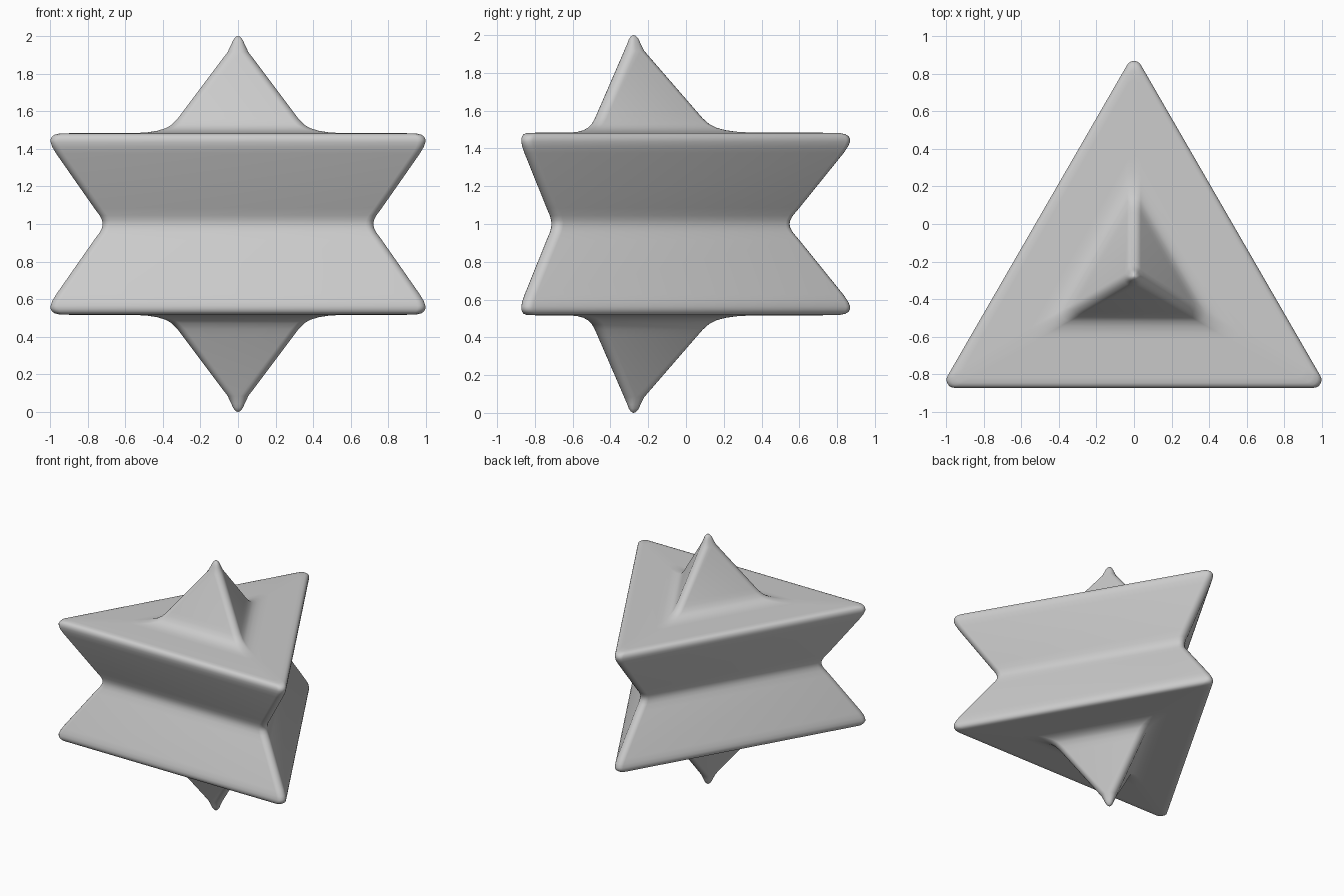
import bpy, bmesh, math

if "Cube" in bpy.data.objects:
    bpy.data.objects.remove(bpy.data.objects["Cube"])

CENTRE_Y = -0.278   # axis through both points of the star
CORNER = 0.042      # rounding of the triangular section
SEG = 6             # segments per rounded corner

# Upper half profile: (inradius of the triangular section, height above mid plane)
half = [(0.434, 0.0), (0.436, 0.02), (0.443, 0.045), (0.460, 0.085),
        (0.577, 0.375), (0.589, 0.410), (0.594, 0.435), (0.594, 0.450),
        (0.590, 0.465), (0.582, 0.475), (0.568, 0.481), (0.540, 0.483),
        (0.340, 0.484), (0.300, 0.487), (0.266, 0.496), (0.240, 0.510),
        (0.222, 0.528), (0.204, 0.560), (0.190, 0.592),
        (0.050, 0.915), (0.032, 0.957), (0.025, 0.976), (0.016, 0.990),
        (0.007, 0.998), (0.001, 1.0)]
# Mirror the profile about z = 1
profile = [(r, 1 - h) for r, h in reversed(half[1:])] + [(r, 1 + h) for r, h in half]


def rounded_triangle(bm, r, z):
    """Ring of verts: equilateral triangle pointing to +y with rounded corners."""
    c = min(CORNER, r * 0.85)
    ring = []
    for k in range(3):
        a = math.radians(90 + 120 * k)
        cx, cy = 2 * (r - c) * math.cos(a), 2 * (r - c) * math.sin(a)
        for i in range(SEG + 1):
            t = a + math.radians(-60 + 120 * i / SEG)
            ring.append(bm.verts.new((cx + c * math.cos(t),
                                      CENTRE_Y + cy + c * math.sin(t), z)))
    return ring


# Loft the two interlocked pyramids as one body
bm = bmesh.new()
rings = [rounded_triangle(bm, r, z) for r, z in profile]
n = len(rings[0])
for a, b in zip(rings, rings[1:]):
    for i in range(n):
        j = (i + 1) % n
        bm.faces.new((a[i], a[j], b[j], b[i]))
bm.faces.new(list(reversed(rings[0])))
bm.faces.new(rings[-1])
bmesh.ops.recalc_face_normals(bm, faces=bm.faces)

mesh = bpy.data.meshes.new("double_pyramid_star")
bm.to_mesh(mesh)
bm.free()
star = bpy.data.objects.new("double_pyramid_star", mesh)
bpy.context.collection.objects.link(star)

# Soft shading everywhere
for p in mesh.polygons:
    p.use_smooth = True
